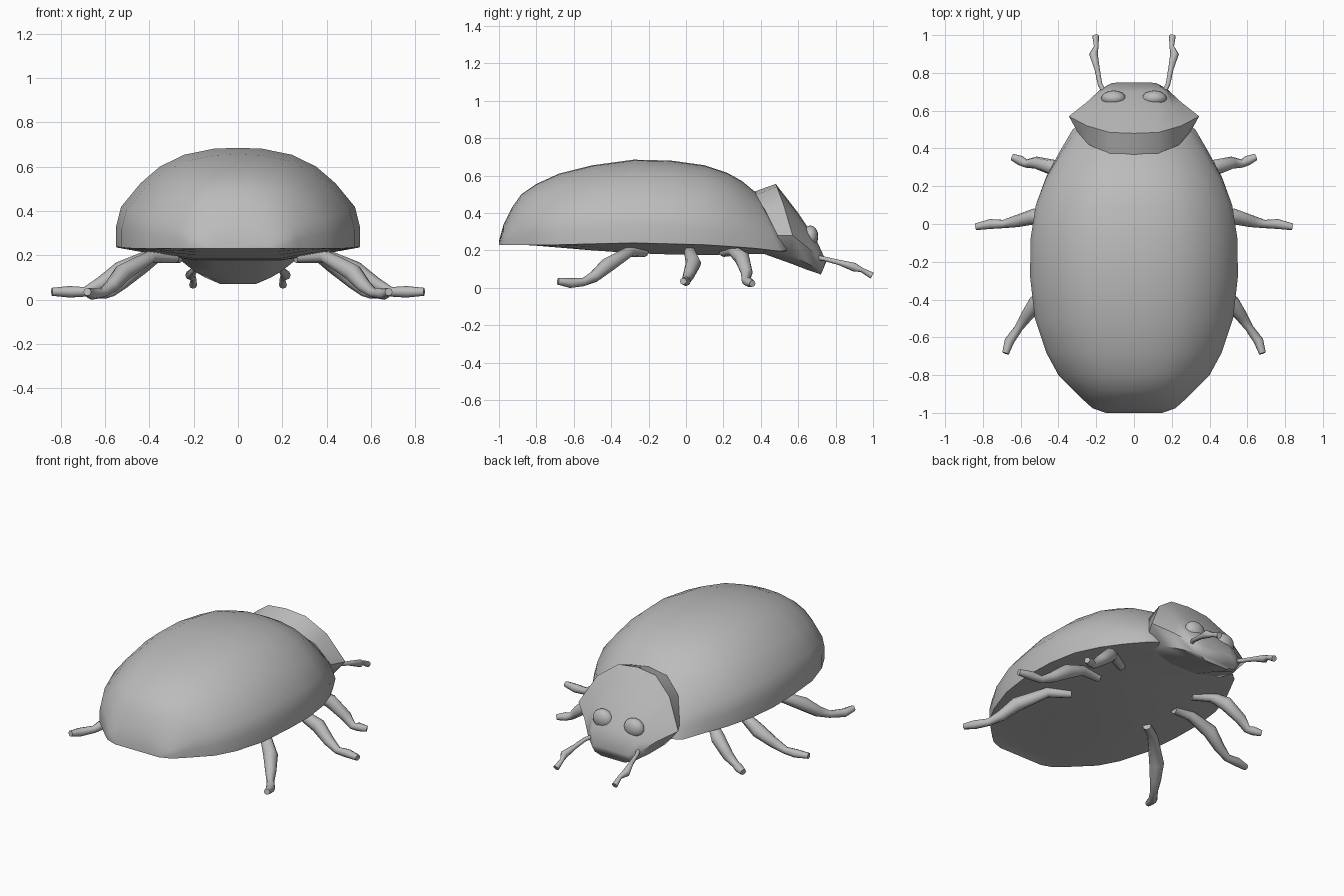
import bpy, bmesh, math
from mathutils import Vector

if "Cube" in bpy.data.objects:
    bpy.data.objects.remove(bpy.data.objects["Cube"])

grey = bpy.data.materials.new("plain grey")
grey.diffuse_color = (0.5, 0.5, 0.5, 1)
grey.use_nodes = True
grey.node_tree.nodes["Principled BSDF"].inputs["Base Color"].default_value = grey.diffuse_color


def finish(name, bm, angle=60):
    bmesh.ops.recalc_face_normals(bm, faces=bm.faces)
    me = bpy.data.meshes.new(name)
    bm.to_mesh(me)
    bm.free()
    me.materials.append(grey)
    ob = bpy.data.objects.new(name, me)
    bpy.context.collection.objects.link(ob)
    bpy.ops.object.select_all(action='DESELECT')
    ob.select_set(True)
    bpy.context.view_layer.objects.active = ob
    bpy.ops.object.shade_smooth_by_angle(angle=math.radians(angle))
    return ob


def loft(name, rings, angle=60):
    """Skin closed rings of equal length and cap both ends."""
    bm = bmesh.new()
    vs = [[bm.verts.new(p) for p in r] for r in rings]
    n = len(rings[0])
    for a, b in zip(vs, vs[1:]):
        for i in range(n):
            j = (i + 1) % n
            bm.faces.new((a[i], a[j], b[j], b[i]))
    bm.faces.new(vs[0])
    bm.faces.new(vs[-1])
    return finish(name, bm, angle)


def mirrored(half):
    """Close a half ring whose first and last points lie on x = 0."""
    return half + [(-x, y, z) for x, y, z in half[-2:0:-1]]


def tube(name, path, radii, side, sides=8):
    pts = [Vector((x * side, y, z)) for x, y, z in path]
    rings = []
    for i, p in enumerate(pts):
        d = (pts[min(i + 1, len(pts) - 1)] - pts[max(i - 1, 0)]).normalized()
        u = d.cross(Vector((0, 0, 1))).normalized()
        v = u.cross(d)
        rings.append([p + radii[i] * (u * math.cos(t) + v * math.sin(t))
                      for t in (2 * math.pi * k / sides for k in range(sides))])
    return loft(name, rings)


# Domed wing case with shallow belly: y, half width, top, rim, belly, forward lean
profile = [(0, 1), (.2, .99), (.44, .93), (.64, .81), (.8, .64), (.96, .4), (1, .2), (1, 0)]
stations = [(-1, .15, .25, .23, .23, 0), (-.975, .22, .34, .23, .235, 0),
            (-.93, .27, .43, .23, .235, 0), (-.88, .32, .5, .23, .23, 0),
            (-.8, .40, .555, .23, .225, 0), (-.68, .465, .61, .23, .215, 0),
            (-.5, .525, .655, .235, .2, 0), (-.28, .55, .685, .24, .185, 0),
            (-.08, .548, .68, .235, .178, 0), (.1, .52, .655, .23, .175, 0),
            (.22, .465, .615, .22, .178, .03), (.3, .395, .57, .21, .18, .08),
            (.36, .325, .52, .195, .178, .14), (.45, .27, .45, .2, .18, .09)]
rings = []
for y, w, top, rim, belly, lean in stations:
    half = [(w * fx, y + lean * (1 - fz), rim + (top - rim) * fz) for fx, fz in profile]
    yb = y + lean
    half += [(w * .7, yb, rim + (belly - rim) * .5), (w * .35, yb, belly), (0, yb, belly)]
    rings.append(mirrored(half))
loft("shell", rings, 50)

# Flared collar and tapering head
head = [
    [(0, .36, .512), (.13, .37, .495), (.24, .42, .42), (.30, .49, .28), (.24, .46, .19), (.1, .42, .18), (0, .42, .18)],
    [(0, .48, .555), (.13, .485, .54), (.25, .52, .45), (.345, .57, .28), (.25, .56, .17), (.1, .56, .13), (0, .56, .13)],
    [(0, .60, .40), (.13, .60, .39), (.20, .625, .32), (.25, .645, .22), (.2, .65, .13), (.1, .65, .095), (0, .65, .095)],
    [(0, .70, .25), (.11, .70, .25), (.16, .705, .21), (.18, .71, .16), (.15, .71, .1), (.09, .71, .075), (0, .71, .075)],
    [(0, .75, .14), (.08, .75, .14), (.12, .745, .135), (.13, .74, .12), (.12, .73, .09), (.08, .72, .07), (0, .72, .07)],
]
loft("head", [mirrored(r) for r in head], 50)

# Legs: paths on one side, repeated on the other
legs = {
    "front_leg": [(.26, .2, .19), (.36, .25, .20), (.43, .30, .16), (.52, .325, .08), (.57, .32, .035), (.60, .335, .03), (.645, .355, .022)],
    "middle_leg": [(.28, .02, .19), (.40, .02, .195), (.53, .04, .13), (.62, .015, .07), (.69, .0, .035), (.76, .0, .035), (.84, -.015, .035)],
    "hind_leg": [(.28, -.22, .19), (.39, -.30, .195), (.52, -.42, .12), (.57, -.49, .06), (.61, -.55, .03), (.66, -.62, .025), (.68, -.685, .035)],
}
feeler = [(.15, .68, .165), (.18, .74, .155), (.195, .82, .135), (.215, .9, .11), (.2, .94, .095), (.203, .995, .065)]
for side, tag in ((1, "right"), (-1, "left")):
    for name, path in legs.items():
        tube(f"{name}_{tag}", path, (.025, .03, .042, .032, .022, .026, .018), side)
    tube(f"antenna_{tag}", feeler, (.014, .012, .014, .023, .012, .018), side)

    # Eyes
    bm = bmesh.new()
    bmesh.ops.create_uvsphere(bm, u_segments=16, v_segments=10, radius=1)
    for v in bm.verts:
        v.co = Vector((v.co.x * .066 + side * .108, v.co.y * .042 + .665, v.co.z * .058 + .275))
    finish(f"eye_{tag}", bm)
